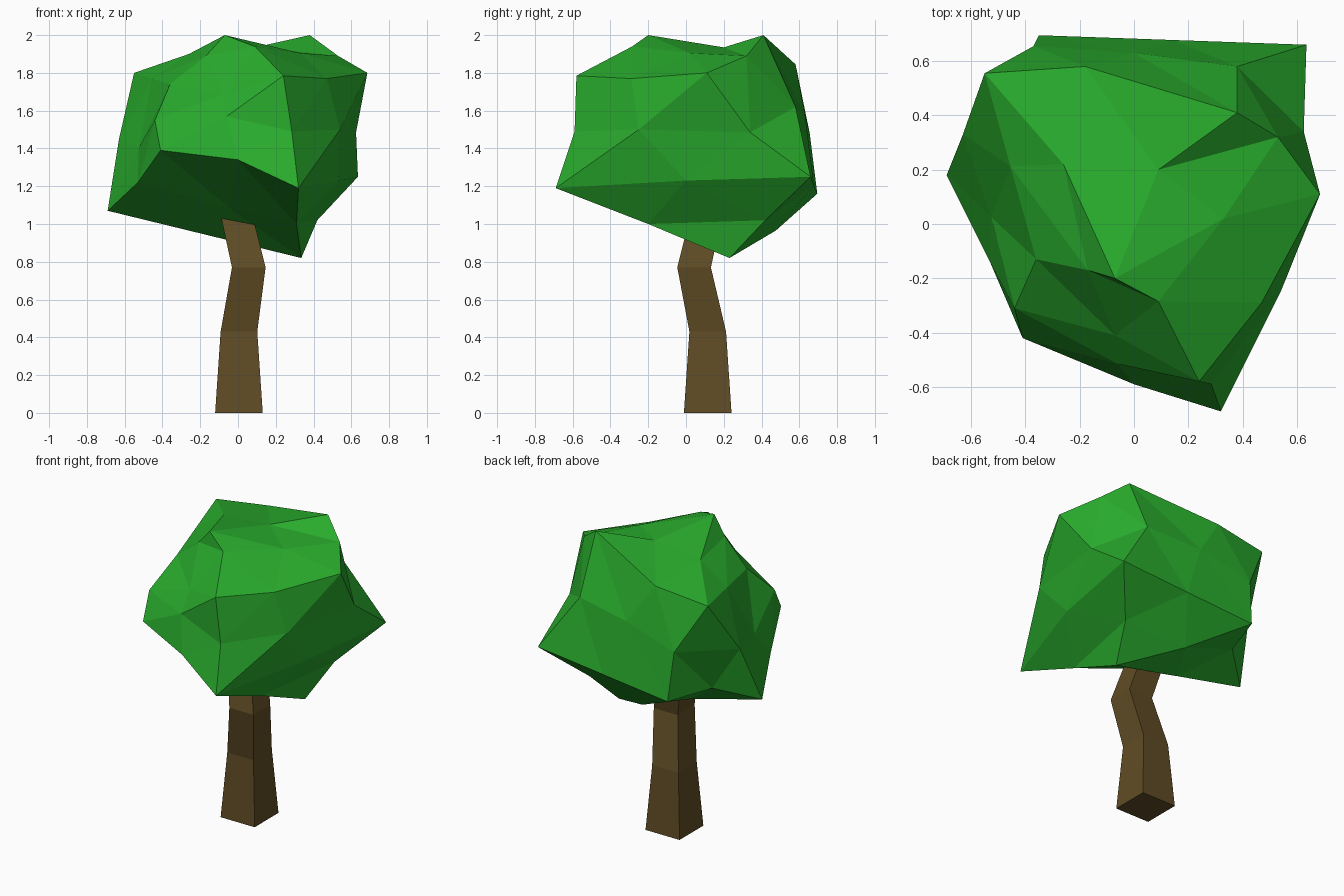
import bpy, bmesh
from itertools import combinations
from mathutils import Vector

if "Cube" in bpy.data.objects:
    bpy.data.objects.remove(bpy.data.objects["Cube"])


def make_object(name, bm, color):
    bmesh.ops.recalc_face_normals(bm, faces=bm.faces[:])
    mesh = bpy.data.meshes.new(name)
    bm.to_mesh(mesh)
    bm.free()
    mat = bpy.data.materials.new(name + "_color")
    mat.diffuse_color = color
    mat.use_nodes = True
    mat.node_tree.nodes["Principled BSDF"].inputs["Base Color"].default_value = mat.diffuse_color
    mesh.materials.append(mat)
    obj = bpy.data.objects.new(name, mesh)
    bpy.context.collection.objects.link(obj)


# trunk: square sections along a bent path (centre x, y, z, half width)
path = [(0.005, 0.115, 0, 0.126), (0.005, 0.115, 0.43, 0.097),
        (0.057, 0.043, 0.77, 0.089), (-0.015, 0.115, 1.08, 0.084)]
bm = bmesh.new()
rings = [[bm.verts.new((x + sx * r, y + sy * r, z))
          for sx, sy in ((-1, -1), (1, -1), (1, 1), (-1, 1))]
         for x, y, z, r in path]
for low, high in zip(rings, rings[1:]):
    for i in range(4):
        j = (i + 1) % 4
        bm.faces.new((low[i], low[j], high[j], high[i]))
bm.faces.new(rings[0])
bm.faces.new(rings[-1])
make_object("trunk", bm, (0.116, 0.072, 0.018, 1))

# foliage: distorted icosahedron corners
corners = {
    "A": (-0.07, -0.20, 2.00), "B": (0.38, 0.41, 2.00),
    "C": (0.685, 0.11, 1.80), "D": (0.635, 0.66, 1.25),
    "E": (0.335, 0.23, 0.82), "F": (-0.69, 0.18, 1.07),
    "G": (-0.55, 0.555, 1.80), "H": (-0.35, 0.695, 1.16),
    "I": (0.32, -0.69, 1.19), "J": (0.24, -0.58, 1.785),
    "K": (-0.41, -0.42, 1.39), "L": (-0.36, -0.13, 1.74)}
edges = ("AB AC AJ AL AG BC BD BG BH CD CI CJ DH DE DI "
         "EI EH EF EK FG FL FK FH GL GH IJ IK JK JL KL").split()
# uneven edge midpoints; the other edges split in the middle
mids = {
    "AB": (0.09, 0.20, 1.935), "AC": (0.33, 0.02, 1.905),
    "AJ": (0.09, -0.285, 1.94), "AL": (-0.17, -0.17, 1.89),
    "AG": (-0.26, 0.22, 1.90), "BC": (0.53, 0.32, 1.89),
    "BD": (0.38, 0.58, 1.62), "BG": (-0.18, 0.58, 1.845),
    "BH": (0.0, 0.63, 1.58), "CD": (0.625, 0.34, 1.485),
    "CI": (0.54, -0.25, 1.50), "CJ": (0.47, -0.29, 1.77),
    "DE": (0.42, 0.42, 1.02), "DI": (0.53, 0.0, 1.23),
    "EH": (-0.01, 0.475, 0.965), "EI": (0.31, -0.20, 1.0),
    "EK": (-0.04, -0.09, 1.08), "FH": (-0.46, 0.38, 1.16),
    "FG": (-0.63, 0.33, 1.45), "FK": (-0.53, -0.14, 1.22),
    "GH": (-0.37, 0.655, 1.48), "IJ": (0.285, -0.59, 1.49),
    "IK": (0.0, -0.59, 1.34), "JK": (-0.06, -0.515, 1.57),
    "JL": (-0.07, -0.41, 1.69), "KL": (-0.44, -0.31, 1.55)}
bm = bmesh.new()
v = {k: bm.verts.new(p) for k, p in corners.items()}
for e in edges:
    middle = (Vector(corners[e[0]]) + Vector(corners[e[1]])) / 2
    v["".join(sorted(e))] = bm.verts.new(mids.get(e, middle))
# every three mutually joined corners form a face, split into four
for a, b, c in combinations(sorted(corners), 3):
    if a + b in v and b + c in v and a + c in v:
        for tri in ((a, a + b, a + c), (b, b + c, a + b),
                    (c, a + c, b + c), (a + b, b + c, a + c)):
            bm.faces.new([v[k] for k in tri])
make_object("foliage", bm, (0.022, 0.41, 0.026, 1))
